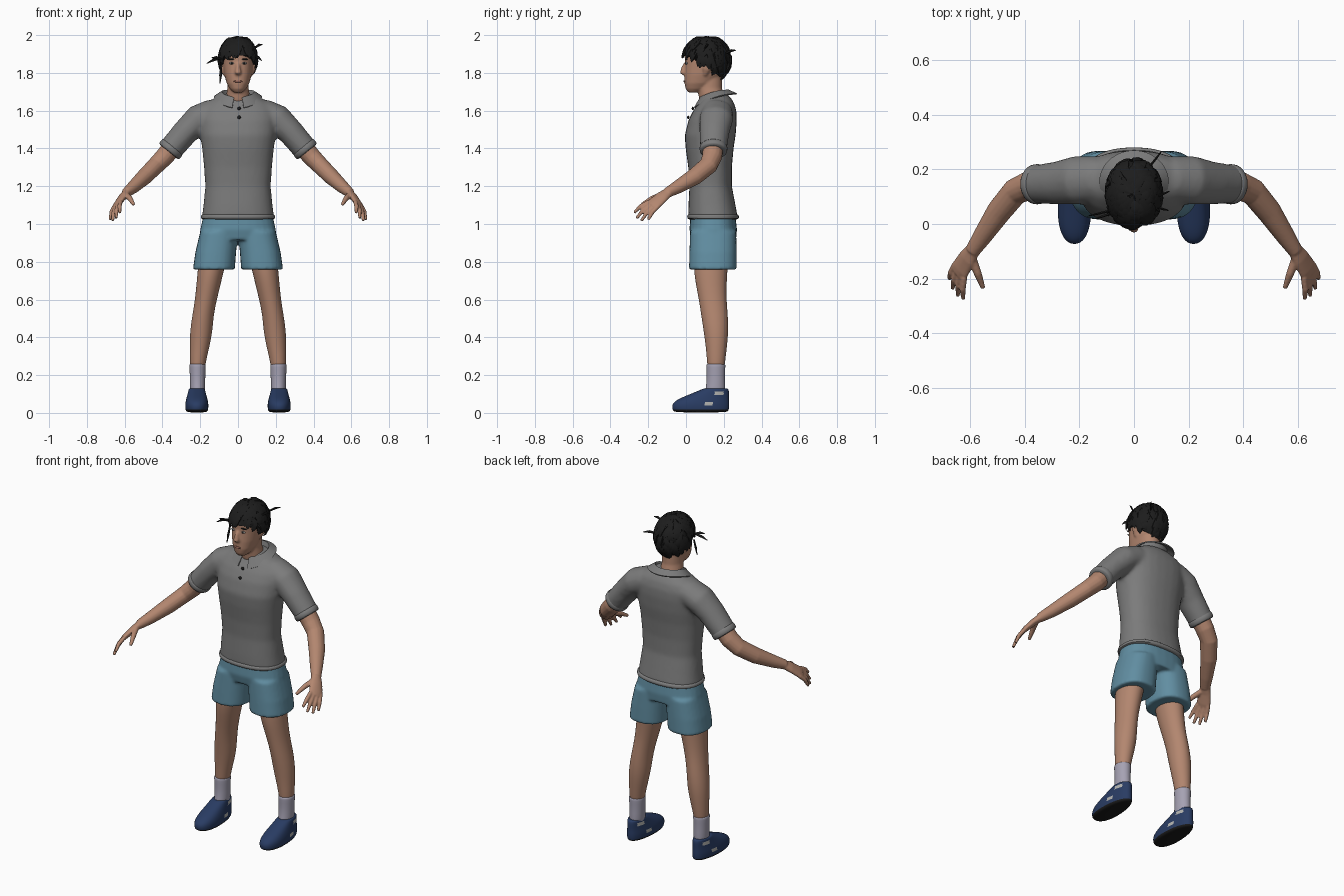
import bpy, bmesh, math, random
from mathutils import Vector

random.seed(4)
old = bpy.data.objects.get("Cube")
if old:
    bpy.data.objects.remove(old, do_unlink=True)


def material(name, r, g, b):
    m = bpy.data.materials.new(name)
    m.use_nodes = True
    m.diffuse_color = (r, g, b, 1)
    bsdf = m.node_tree.nodes["Principled BSDF"]
    bsdf.inputs["Base Color"].default_value = (r, g, b, 1)
    bsdf.inputs["Roughness"].default_value = 0.8
    return m


SHIRT = material("grey cotton", .2, .2, .2)
SHORTS = material("soft blue cloth", .12, .27, .36)
SKIN = material("skin", .45, .24, .16)
LIPS = material("lips", .28, .12, .09)
HAIR = material("black hair", .012, .012, .012)
SHOE = material("navy canvas", .022, .045, .125)
SOLE = material("black rubber", .01, .01, .01)
SOCK = material("pale sock", .38, .36, .45)
LIGHT = material("light grey", .45, .45, .43)


def oval(z, rx, front, back, cx=0, p=2.0, n=28, taper=0):
    """Horizontal superellipse ring between a front and a back y."""
    ring = []
    for i in range(n):
        a = math.tau * i / n
        c, s = math.cos(a), math.sin(a)
        x = math.copysign(abs(c) ** (2 / p), c) * rx * (1 - taper * s)
        y = math.copysign(abs(s) ** (2 / p), s) * (back - front) / 2
        ring.append(Vector((cx + x, (front + back) / 2 + y, z)))
    return ring


def tube(points, side=1, ref=(0, 1, 0), n=16):
    """Rings square to a path of (x, y, z, radius along ref, other radius)."""
    path = [Vector((side * p[0], p[1], p[2])) for p in points]
    axis = Vector((side * ref[0], ref[1], ref[2]))
    rings = []
    for i, p in enumerate(path):
        t = (path[min(i + 1, len(path) - 1)] - path[max(i - 1, 0)]).normalized()
        u = (axis - t * axis.dot(t)).normalized()
        v = t.cross(u)
        angles = [math.tau * k / n for k in range(n)]
        rings.append([p + u * math.cos(a) * points[i][3] + v * math.sin(a) * points[i][4]
                      for a in angles])
    return rings


def build(name, lofts, mat, voxel=0, relax=6, subsurf=0):
    """Skin closed lofts, then either fuse them by remeshing or subdivide them."""
    bm = bmesh.new()
    for rings in lofts:
        vs = [[bm.verts.new(p) for p in ring] for ring in rings]
        n = len(vs[0])
        for a, b in zip(vs, vs[1:]):
            for k in range(n):
                bm.faces.new((a[k], a[(k + 1) % n], b[(k + 1) % n], b[k]))
        bm.faces.new(vs[0])
        bm.faces.new(vs[-1])
    return finish(name, bm, mat, voxel, relax, subsurf)


def finish(name, bm, mat, voxel=0, relax=0, subsurf=0, thick=0):
    bmesh.ops.recalc_face_normals(bm, faces=bm.faces)
    mesh = bpy.data.meshes.new(name)
    bm.to_mesh(mesh)
    bm.free()
    ob = bpy.data.objects.new(name, mesh)
    bpy.context.collection.objects.link(ob)
    if voxel:
        mod = ob.modifiers.new("fuse", "REMESH")
        mod.mode, mod.voxel_size = "VOXEL", voxel
        mod = ob.modifiers.new("relax", "SMOOTH")
        mod.factor, mod.iterations = 0.5, relax
    if subsurf:
        ob.modifiers.new("round", "SUBSURF").levels = subsurf
    if thick:
        mod = ob.modifiers.new("thickness", "SOLIDIFY")
        mod.thickness, mod.offset = thick, 0
    if ob.modifiers:
        dg = bpy.context.evaluated_depsgraph_get()
        ob.data = bpy.data.meshes.new_from_object(ob.evaluated_get(dg))
        ob.modifiers.clear()
    ob.data.materials.clear()
    ob.data.materials.append(mat)
    bpy.ops.object.select_all(action="DESELECT")
    bpy.context.view_layer.objects.active = ob
    ob.select_set(True)
    bpy.ops.object.shade_smooth_by_angle(angle=math.radians(50))
    return ob


def blob(name, loc, size, mat):
    bm = bmesh.new()
    bmesh.ops.create_uvsphere(bm, u_segments=16, v_segments=10, radius=1)
    bmesh.ops.scale(bm, vec=size, verts=bm.verts)
    bmesh.ops.translate(bm, vec=loc, verts=bm.verts)
    return finish(name, bm, mat)


# Head with neck, nose and ears
head = [oval(*r, p=2.2) for r in (
    (1.697, .025, .012, .07), (1.715, .043, -.002, .115), (1.745, .06, -.008, .15),
    (1.79, .073, -.008, .19), (1.845, .08, -.004, .21), (1.9, .083, -.006, .222),
    (1.95, .07, .02, .2), (1.985, .035, .06, .15))]
neck = [oval(*r) for r in ((1.6, .08, .09, .21), (1.66, .066, .07, .205),
                           (1.72, .056, .06, .19), (1.8, .056, .06, .19))]
nose = tube([(0, .005, 1.86, .008, .01), (0, -.012, 1.83, .012, .011),
             (0, -.019, 1.803, .014, .018), (0, 0, 1.79, .01, .014)])
ears = [tube([(.07, .1, 1.79, .01, .01), (.084, .11, 1.82, .022, .01),
              (.088, .115, 1.85, .02, .01)], s) for s in (1, -1)]
build("head", [head, neck, nose] + ears, SKIN, .006, 4)
blob("mouth", (0, -.008, 1.755), (.024, .005, .006), LIPS)

# Collar: a folded strip, open at the throat
bm = bmesh.new()
rows = []
for i in range(33):
    a = math.radians(-166 + 332 * i / 32)
    f = ((1 - math.cos(a)) / 2) ** 2
    top = 1.708 - .04 * f
    s, c = math.sin(a), math.cos(a)
    rows.append([bm.verts.new(p) for p in (
        (.08 * s, .15 + .07 * c, top - .03), (.088 * s, .15 + .078 * c, top),
        (.125 * s, .155 + .113 * c, top - .02 - .035 * f))])
for a, b in zip(rows, rows[1:]):
    for k in (0, 1):
        bm.faces.new((a[k], b[k], b[k + 1], a[k + 1]))
finish("collar", bm, SHIRT, thick=.007)

# Shirt: torso and sleeves fused together
torso = [oval(*r, p=2.35) for r in (
    (1.03, .192, .012, .275), (1.1, .183, .013, .262), (1.2, .173, .018, .243),
    (1.3, .18, .012, .243), (1.4, .19, -.002, .252), (1.47, .2, -.007, .263),
    (1.55, .205, .013, .269), (1.6, .2, .038, .267), (1.64, .17, .066, .255),
    (1.672, .115, .085, .235), (1.69, .08, .098, .212))]
sleeve = [(.13, .165, 1.59, .085, .075), (.21, .16, 1.555, .09, .078),
          (.28, .15, 1.485, .08, .07), (.365, .145, 1.385, .07, .066)]
build("shirt", [torso] + [tube(sleeve, s) for s in (1, -1)], SHIRT, .011, 8)
build("shirt_hem", [[oval(*r, p=2.35) for r in (
    (1.022, .188, .014, .272), (1.028, .198, .005, .282), (1.048, .198, .005, .281),
    (1.056, .186, .015, .27))]], SHIRT, subsurf=1)
for z, y in ((1.612, .036), (1.565, .012)):
    blob("shirt_button", (.006, y, z), (.009, .006, .009), HAIR)

# Shorts
hips = [oval(*r, p=2.4) for r in ((.915, .205, .03, .265), (.97, .2, .018, .27),
                                  (1.06, .18, .025, .26))]
legs = [[oval(z, w, f, b, s * x, 2.4) for z, w, f, b, x in (
    (.758, .111, .016, .268, .128), (.85, .108, .018, .268, .118),
    (.96, .1, .022, .266, .1))] for s in (1, -1)]
build("shorts", [hips] + legs, SHORTS, .009, 3)

# Arms: forearm, palm and five digits
SPREAD = (.055, .08, -.04)
ARM = [(.32, .147, 1.44, .056, .053), (.39, .138, 1.355, .053, .05),
       (.435, .118, 1.31, .05, .046), (.495, .045, 1.25, .047, .043),
       (.555, -.045, 1.195, .036, .034), (.592, -.1, 1.165, .028, .026)]
PALM = [(.585, -.09, 1.17, .027, .022), (.61, -.125, 1.145, .037, .019),
        (.635, -.165, 1.11, .042, .016), (.645, -.183, 1.095, .034, .012)]
TIPS = [(.625, -.275, 1.06), (.645, -.262, 1.03), (.664, -.236, 1.017), (.677, -.2, 1.022)]
for s, label in ((1, "left"), (-1, "right")):
    parts = [tube(ARM, s), tube(PALM, s, SPREAD)]
    for i, tip in enumerate(TIPS):
        base = Vector((.638, -.172, 1.105)) + Vector(SPREAD) * (i - 1.5) * .2
        mid = base.lerp(Vector(tip), .5) + Vector((.004, -.004, .006))
        parts.append(tube([(*base, .012, .012), (*mid, .012, .012), (*tip, .008, .008)],
                          s, SPREAD, 10))
    parts.append(tube([(.592, -.125, 1.155, .016, .016), (.572, -.18, 1.135, .015, .015),
                       (.552, -.235, 1.103, .009, .009)], s, SPREAD, 10))
    build(label + "_arm", parts, SKIN, .005, 3)
    build(label + "_cuff", [tube([(.343, .146, 1.412, .07, .065), (.347, .146, 1.407, .075, .07),
                                  (.364, .145, 1.386, .074, .07), (.368, .145, 1.381, .068, .065)],
                                 s, n=24)], SHIRT, subsurf=1)

    # Legs and socks
    build(label + "_leg", [[oval(z, w, f, b, s * x) for z, w, f, b, x in (
        (.9, .08, .04, .23, .12), (.76, .07, .04, .22, .143), (.68, .064, .052, .215, .156),
        (.6, .058, .068, .214, .17), (.52, .056, .08, .222, .185),
        (.43, .06, .094, .225, .195), (.35, .052, .105, .217, .203),
        (.27, .042, .112, .207, .213), (.2, .036, .115, .2, .215))]], SKIN, subsurf=1)
    build(label + "_sock", [[oval(z, w, f, b, s * .214) for z, w, f, b in (
        (.08, .04, .09, .21), (.14, .04, .108, .208), (.2, .041, .11, .206),
        (.25, .044, .107, .209), (.257, .043, .108, .208), (.26, .036, .115, .2))]],
        SOCK, subsurf=1)

    # Shoes with a rubber sole and pale side patches
    shoe = build(label + "_shoe", [[oval(z, w, f, b, s * .218, 2.2, taper=.12) for z, w, f, b in (
        (.002, .048, -.05, .21), (.01, .057, -.068, .224), (.018, .06, -.073, .228),
        (.045, .062, -.076, .23), (.07, .057, -.05, .228), (.095, .05, .01, .228),
        (.115, .045, .06, .228), (.128, .042, .09, .224), (.13, .036, .1, .216))]],
        SHOE, subsurf=2)
    shoe.data.materials.append(SOLE)
    shoe.data.materials.append(LIGHT)
    for f in shoe.data.polygons:
        c = f.center
        if c.z < .017:
            f.material_index = 1
        elif abs(f.normal.x) > .6 and (.15 < c.y < .2 and .095 < c.z < .112
                                       or .1 < c.y < .14 and .04 < c.z < .055):
            f.material_index = 2

    # Eyes and brows
    blob(label + "_eye", (s * .033, .003, 1.851), (.014, .006, .006), LIGHT)
    blob(label + "_pupil", (s * .033, -.001, 1.851), (.006, .005, .006), HAIR)
    blob(label + "_brow", (s * .034, .002, 1.872), (.02, .006, .004), HAIR)

# Hair: a ragged cap covered in tapered locks
CENTRE = Vector((0, .11, 1.87))


def scalp(a, phi, k=1.0):
    return CENTRE + k * Vector((.098 * math.cos(phi) * math.sin(a),
                                .125 * math.cos(phi) * math.cos(a), .123 * math.sin(phi)))


def hairline(a):
    """Lowest angle of the hair: high over the face, low at the nape (a = 0)."""
    c = math.cos(a)
    return -.95 + .65 * (1 - c) if c > 0 else -.3 + .48 * min(1, -c * 1.3)


cap = []
for j in range(9):
    cap.append([scalp(a, hairline(a) + (1.53 - hairline(a)) * j / 8, random.uniform(.97, 1.03))
                for a in (math.tau * i / 32 for i in range(32))])
build("hair_cap", [cap], HAIR)

locks = []
for i in range(170):
    a = random.uniform(0, math.tau)
    low = hairline(a)
    start = random.uniform(low + .35, 1.4)
    end = max(start - random.uniform(.5, .9), low - .12)
    turn = random.uniform(-.35, .35)
    mids = [scalp(a + turn * t, start + (end - start) * t, k)
            for t, k in ((0, .96), (.4, 1.03), (.75, 1.04), (1, random.uniform(1, 1.09)))]
    out = mids[1] - CENTRE
    locks.append(tube([(*p, r * .4, r) for p, r in zip(mids, (.014, .019, .014, .002))],
                      1, out, 6))
# Stray strands
for root, tip in (((-.08, .05, 1.88), (-.165, .03, 1.85)), ((-.08, .04, 1.87), (-.14, .02, 1.88)),
                  ((-.088, .05, 1.84), (-.095, .03, 1.745)), ((.085, .1, 1.93), (.13, .12, 1.95)),
                  ((.085, .06, 1.89), (.125, .05, 1.865)), ((.05, .2, 1.9), (.1, .265, 1.92))):
    mid = Vector(root).lerp(Vector(tip), .6) + Vector((0, 0, .006))
    locks.append(tube([(*root, .005, .005), (*mid, .004, .008), (*tip, .002, .002)],
                      1, (.1, 1, .3), 5))
build("hair_locks", locks, HAIR)
